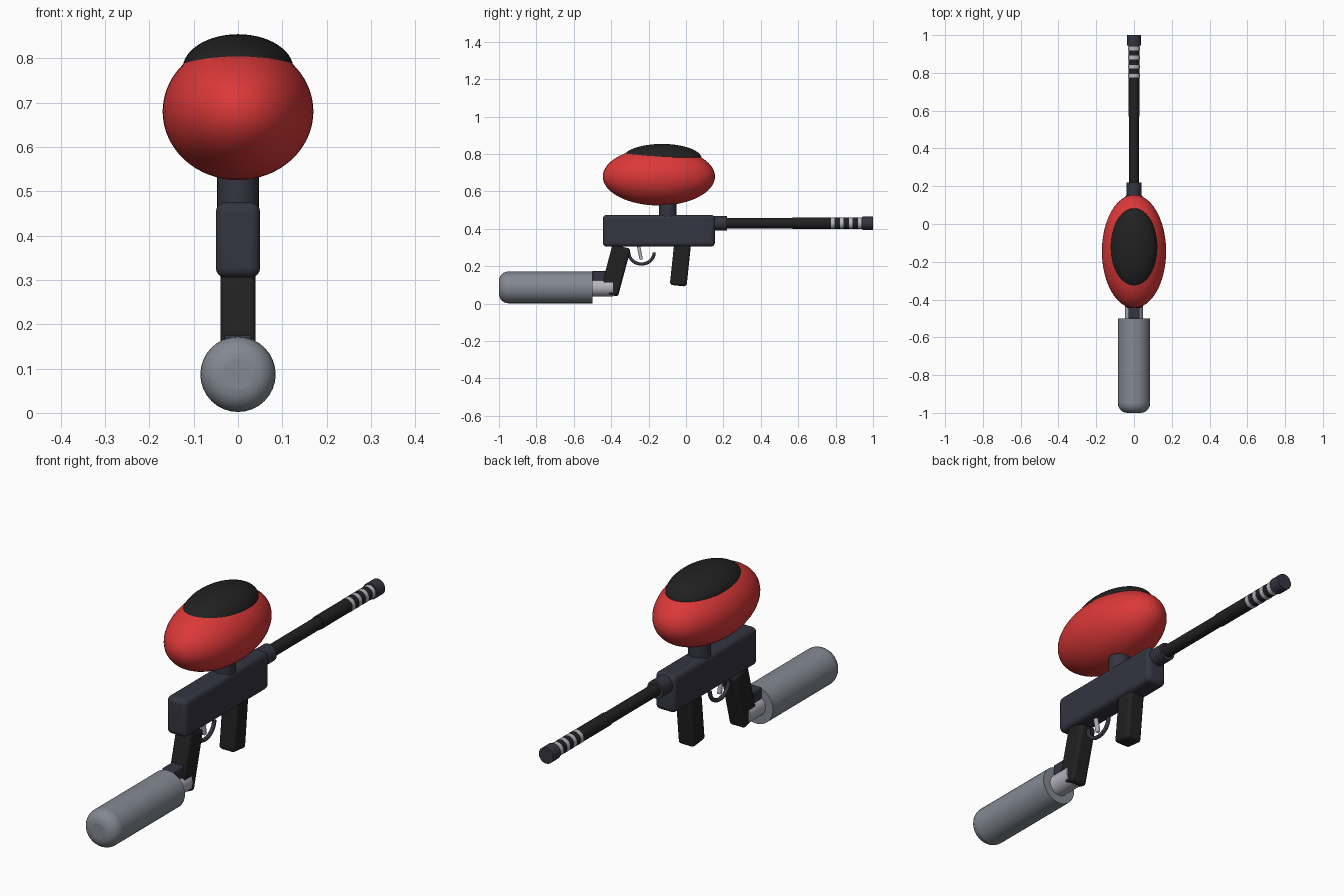
import bpy, math
from mathutils import Vector

if "Cube" in bpy.data.objects:
    bpy.data.objects.remove(bpy.data.objects["Cube"], do_unlink=True)


def material(name, r, g, b):
    m = bpy.data.materials.new(name)
    m.use_nodes = True
    m.diffuse_color = (r, g, b, 1)
    m.node_tree.nodes["Principled BSDF"].inputs["Base Color"].default_value = (r, g, b, 1)
    return m


RED = material("glossy red", 0.72, 0.04, 0.04)
BLACK = material("black", 0.015, 0.015, 0.015)
SLATE = material("dark slate", 0.035, 0.035, 0.053)
STEEL = material("tank grey", 0.23, 0.25, 0.29)
SILVER = material("light silver", 0.47, 0.46, 0.52)


def finish(name, mat):
    ob = bpy.context.object
    ob.name = name
    ob.data.materials.clear()
    ob.data.materials.append(mat)
    bpy.ops.object.transform_apply(location=False, rotation=True, scale=True)
    bpy.ops.object.shade_smooth_by_angle(angle=math.radians(35))
    return ob


def bevel(ob, width, segments=4):
    b = ob.modifiers.new("rounded edges", 'BEVEL')
    b.width, b.segments, b.limit_method = width, segments, 'ANGLE'
    b.angle_limit = math.radians(40)


def box(name, mat, centre, size, tilt=0, round_edge=0.015):
    bpy.ops.mesh.primitive_cube_add(size=1, location=centre, rotation=(math.radians(tilt), 0, 0))
    bpy.context.object.scale = size
    ob = finish(name, mat)
    bevel(ob, round_edge)
    return ob


def tube(name, mat, y0, y1, z, radius):
    """Cylinder running along y."""
    bpy.ops.mesh.primitive_cylinder_add(vertices=32, radius=radius, depth=y1 - y0,
                                        location=(0, (y0 + y1) / 2, z),
                                        rotation=(math.pi / 2, 0, 0))
    return finish(name, mat)


def ellipsoid(name, mat, centre, radii):
    bpy.ops.mesh.primitive_uv_sphere_add(segments=48, ring_count=32, radius=1, location=centre)
    bpy.context.object.scale = radii
    return finish(name, mat)


# Receiver body and feed neck
box("body", SLATE, (0, -0.145, 0.39), (0.1, 0.6, 0.17), round_edge=0.022)
bpy.ops.mesh.primitive_cylinder_add(vertices=32, radius=0.047, depth=0.14, location=(0, -0.097, 0.52))
finish("feed_neck", SLATE)

# Hopper with its lid
ellipsoid("hopper", RED, (0, -0.145, 0.68), (0.17, 0.3, 0.155))
ellipsoid("hopper_lid", BLACK, (0, -0.128, 0.775), (0.125, 0.212, 0.079))

# Barrel, with pale rings near the muzzle
BARREL_Z = 0.43
tube("barrel_collar", SLATE, 0.14, 0.22, BARREL_Z, 0.04)
tube("barrel_rear", BLACK, 0.2, 0.57, BARREL_Z, 0.027)
tube("barrel_front", BLACK, 0.57, 0.96, BARREL_Z, 0.03)
for i in range(4):
    y = 0.775 + i * 0.048
    tube(f"barrel_ring_{i + 1}", SILVER, y, y + 0.02, BARREL_Z, 0.031)
tube("muzzle", SLATE, 0.945, 1.0, BARREL_Z, 0.036)

# Grips
box("rear_grip", BLACK, (0, -0.378, 0.178), (0.08, 0.1, 0.265), tilt=-15)
box("fore_grip", BLACK, (0, -0.03, 0.208), (0.08, 0.09, 0.225), tilt=-6)

# Air tank: only the far end is rounded
tank = tube("air_tank", STEEL, -1.0, -0.5, 0.087, 0.085)
weight = tank.data.attributes.new("bevel_weight_edge", 'FLOAT', 'EDGE')
for e in tank.data.edges:
    if all((tank.matrix_world @ tank.data.vertices[v].co).y < -0.24 - 0.5 for v in e.vertices):
        weight.data[e.index].value = 1
bevel(tank, 0.05, 6)
tank.modifiers["rounded edges"].limit_method = 'WEIGHT'
tube("tank_neck", SILVER, -0.51, -0.39, 0.087, 0.048)
box("tank_bracket", SLATE, (0, -0.445, 0.147), (0.06, 0.11, 0.055), round_edge=0.004)

# Trigger and its curved guard
box("trigger", SILVER, (0, -0.247, 0.275), (0.016, 0.018, 0.08), tilt=11, round_edge=0.004)
curve = bpy.data.curves.new("trigger_guard", 'CURVE')
curve.dimensions = '3D'
curve.bevel_depth = 0.009
curve.bevel_resolution = 3
curve.use_fill_caps = True
path = curve.splines.new('POLY')
STEPS = 20
path.points.add(STEPS)
for i, p in enumerate(path.points):
    a = math.pi * (1 + i / STEPS)
    p.co = (0, -0.238 + 0.068 * math.cos(a), 0.274 + 0.062 * math.sin(a), 1)
guard = bpy.data.objects.new("trigger_guard", curve)
bpy.context.collection.objects.link(guard)
curve.materials.append(SLATE)
